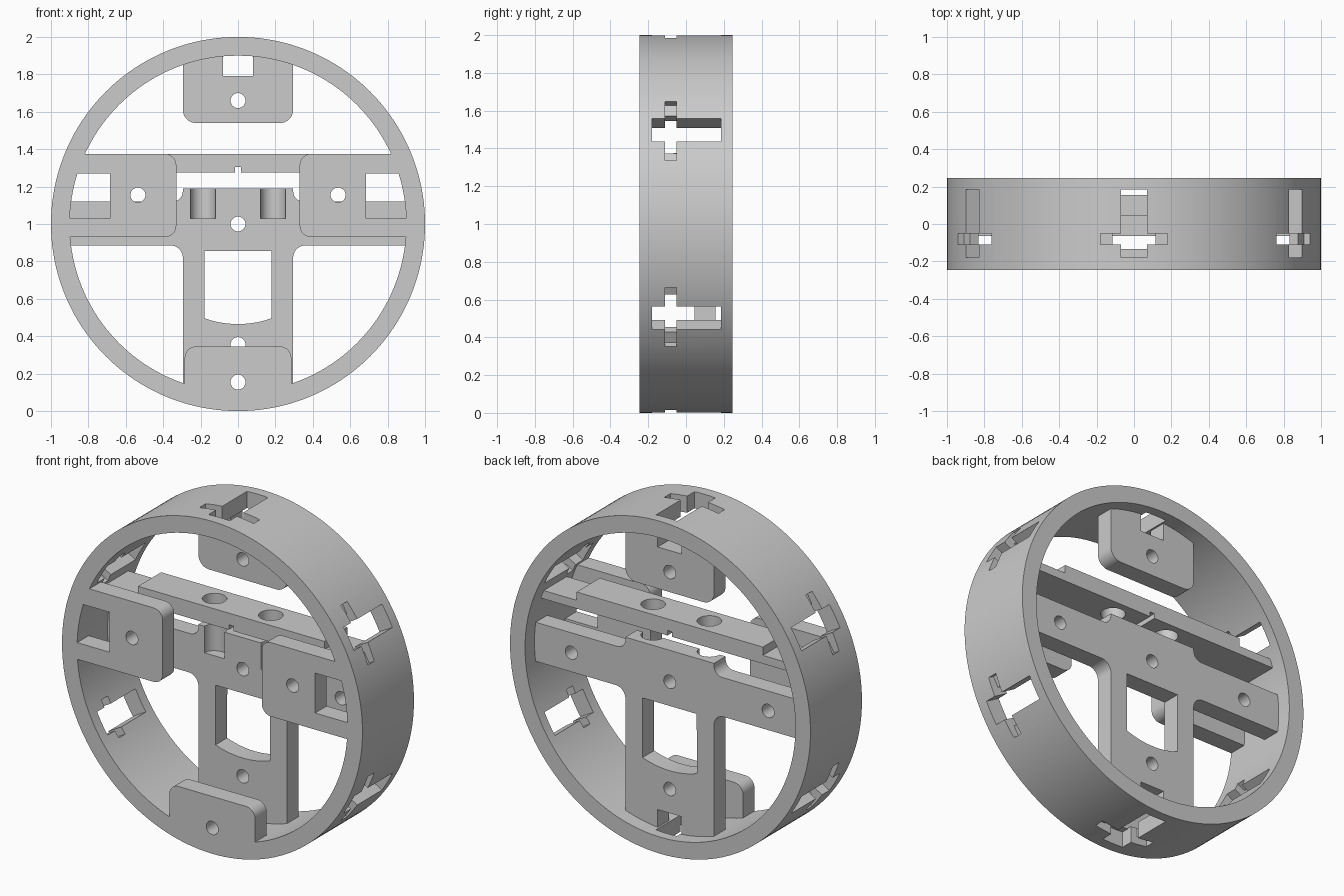
import bpy, bmesh
from math import sin, cos, pi, radians
from mathutils import Matrix, Vector

if "Cube" in bpy.data.objects:
    bpy.data.objects.remove(bpy.data.objects["Cube"])

SEG = 160
FRONT, PLATE_BACK = -0.245, -0.135   # front plate layer
MID, REAR = 0.045, 0.155             # rear frame layer


def arc(cx, cz, r, a0, a1, n=10):
    return [(cx + r * cos(radians(a0 + (a1 - a0) * i / n)),
             cz + r * sin(radians(a0 + (a1 - a0) * i / n))) for i in range(n + 1)]


def mirrored(half):
    return half + [(-x, z) for x, z in reversed(half)]


def make(name, bm):
    bmesh.ops.recalc_face_normals(bm, faces=bm.faces)
    me = bpy.data.meshes.new(name)
    bm.to_mesh(me)
    bm.free()
    ob = bpy.data.objects.new(name, me)
    bpy.context.collection.objects.link(ob)
    return ob


def extrude(name, pts, y0, y1):
    """Profile in the xz plane, extruded along y."""
    bm = bmesh.new()
    f = bm.faces.new([bm.verts.new((x, y0, z)) for x, z in pts])
    g = bmesh.ops.extrude_face_region(bm, geom=[f])
    vs = [v for v in g['geom'] if isinstance(v, bmesh.types.BMVert)]
    bmesh.ops.translate(bm, verts=vs, vec=(0, y1 - y0, 0))
    return make(name, bm)


def circle(cx, cz, r, n=32):
    return arc(cx, cz, r, 0, 360, n)[:-1]


def box_pts(x0, x1, z0, z1):
    return [(x0, z0), (x1, z0), (x1, z1), (x0, z1)]


def boolean(ob, cutter, op='DIFFERENCE'):
    m = ob.modifiers.new('cut', 'BOOLEAN')
    m.object, m.operation, m.solver = cutter, op, 'EXACT'
    bpy.context.view_layer.objects.active = ob
    bpy.ops.object.modifier_apply(modifier=m.name)
    bpy.data.objects.remove(cutter)


def cut(ob, pts, y0=-1, y1=1):
    boolean(ob, extrude('cutter', pts, y0, y1))


def clip_to_ring(ob):
    boolean(ob, extrude('clip', circle(0, 1, 0.905, SEG), -1, 1), 'INTERSECT')


def vertical_hole(ob, x, y, r, z0, z1):
    bm = bmesh.new()
    bmesh.ops.create_cone(bm, cap_ends=True, segments=40, radius1=r, radius2=r,
                          depth=z1 - z0,
                          matrix=Matrix.Translation((x, y, (z0 + z1) / 2)))
    boolean(ob, make('cutter', bm))


def radial_box(ob, ang, half_w, y0, y1, r0, r1):
    c, s = cos(ang), sin(ang)
    pts = [(r * c - t * s, 1 + r * s + t * c)
           for r, t in ((r0, -half_w), (r1, -half_w), (r1, half_w), (r0, half_w))]
    cut(ob, pts, y0, y1)


parts = []

# Outer ring with six cross-shaped slots
ring = extrude('outer_ring', circle(0, 1, 1.0, SEG), FRONT, -FRONT)
cut(ring, circle(0, 1, 0.9, SEG))
for k in range(6):
    a = radians(30 + 60 * k)
    radial_box(ring, a, 0.07, -0.18, 0.185, 0.8, 1.1)
    radial_box(ring, a, 0.115, -0.11, -0.05, 0.8, 1.1)
    radial_box(ring, a, 0.18, -0.11, -0.05, 0.945, 1.1)
parts.append(ring)

# Rear T-shaped frame
half = ([(0.295, 1.19)] + arc(0.35, 1.175, 0.055, 180, 270)
        + [(1, 1.12), (1, 0.885)] + arc(0.36, 0.82, 0.065, 90, 180) + [(0.295, 0)])
frame = extrude('t_frame', mirrored(half), MID, REAR)
clip_to_ring(frame)
cut(frame, mirrored([(0.18, 0.855)] + arc(0, 1, 0.535, -70.3, -90, 8)[:-1]))
cut(frame, box_pts(-0.08, 0.08, -0.1, 0.21))
for x, z in ((0, 1), (0, 0.355), (-0.655, 1), (0.655, 1)):
    cut(frame, circle(x, z, 0.04))
for x in (-0.1875, 0.1875):
    vertical_hole(frame, x, MID - 0.001, 0.0675, 1.03, 1.5)
parts.append(frame)

# Rear top tab
top = extrude('top_tab', mirrored([(0.295, 2)] + arc(0.225, 1.61, 0.07, 0, -90)), MID, REAR)
clip_to_ring(top)
cut(top, box_pts(-0.08, 0.08, 1.79, 2.1))
cut(top, circle(0, 1.66, 0.04))
parts.append(top)

# Front bottom tab
bottom = extrude('bottom_tab', mirrored([(0.285, 0)] + arc(0.225, 0.285, 0.06, 0, 90)),
                 FRONT, PLATE_BACK)
clip_to_ring(bottom)
cut(bottom, circle(0, 0.155, 0.04))
parts.append(bottom)

# Front side plates with windows
for side, name in ((1, 'right_plate'), (-1, 'left_plate')):
    pts = ([(1, 1.375)] + arc(0.39, 1.315, 0.06, 90, 180)
           + arc(0.39, 0.99, 0.06, 180, 270) + [(1, 0.93)])
    plate = extrude(name, [(side * x, z) for x, z in pts], FRONT, PLATE_BACK)
    clip_to_ring(plate)
    cut(plate, [(side * x, z) for x, z in box_pts(0.685, 1.1, 1.03, 1.27)])
    cut(plate, circle(side * 0.535, 1.155, 0.04))
    parts.append(plate)

# Stepped cross shelf with two vertical holes
half = [(0.62, 1.375), (0.62, 1.325), (1, 1.325), (1, 1.275), (0.015, 1.275), (0.015, 1.305)]
shelf = extrude('cross_shelf', mirrored(half), -0.065, REAR)
clip_to_ring(shelf)
for x in (-0.1875, 0.1875):
    vertical_hole(shelf, x, MID, 0.0675, 1.1, 1.5)
parts.append(shelf)

# Smooth round walls, keep edges crisp
for ob in parts:
    bpy.ops.object.select_all(action='DESELECT')
    ob.select_set(True)
    bpy.context.view_layer.objects.active = ob
    bpy.ops.object.shade_smooth_by_angle(angle=radians(30))
